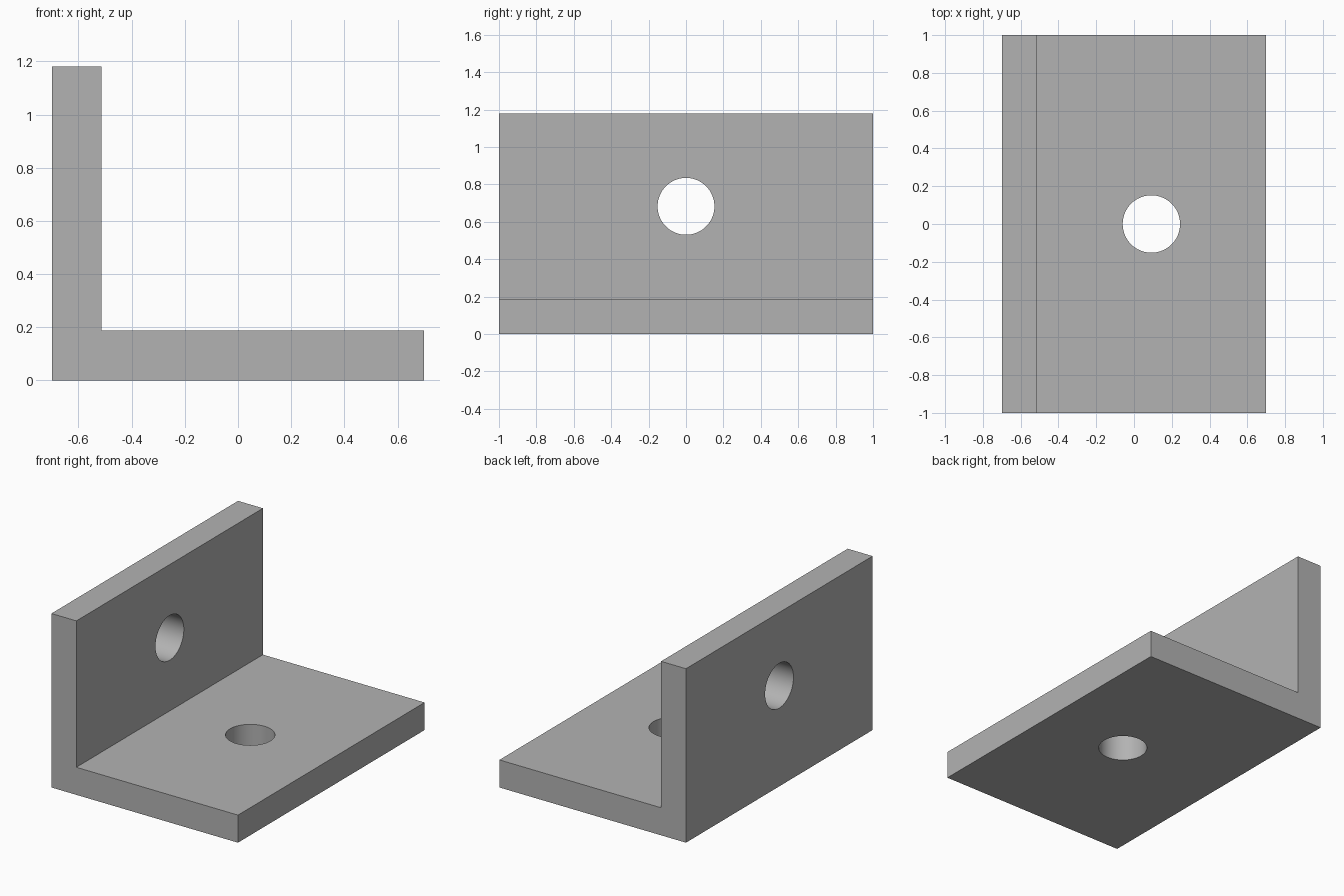
import bpy
import bmesh
from math import radians
from mathutils import Matrix, Vector

cube = bpy.data.objects.get("Cube")
if cube:
    bpy.data.objects.remove(cube, do_unlink=True)

WIDTH, LENGTH, HEIGHT = 1.40, 2.0, 1.18
THICK = 0.187
HOLE_RADIUS = 0.152

grey = bpy.data.materials.new("plain grey")
grey.use_nodes = True
colour = (0.45, 0.45, 0.45, 1)
grey.diffuse_color = colour
grey.node_tree.nodes["Principled BSDF"].inputs["Base Color"].default_value = colour


def add_object(name, bm):
    bmesh.ops.recalc_face_normals(bm, faces=bm.faces)
    mesh = bpy.data.meshes.new(name)
    bm.to_mesh(mesh)
    bm.free()
    mesh.materials.append(grey)
    obj = bpy.data.objects.new(name, mesh)
    bpy.context.collection.objects.link(obj)
    return obj


# L-shaped bracket: profile extruded along its length
left, right = -WIDTH / 2, WIDTH / 2
inner = left + THICK
profile = [(left, 0), (right, 0), (right, THICK),
           (inner, THICK), (inner, HEIGHT), (left, HEIGHT)]
bm = bmesh.new()
face = bm.faces.new([bm.verts.new((x, -LENGTH / 2, z)) for x, z in profile])
extruded = bmesh.ops.extrude_face_region(bm, geom=[face])["geom"]
verts = [v for v in extruded if isinstance(v, bmesh.types.BMVert)]
bmesh.ops.translate(bm, verts=verts, vec=(0, LENGTH, 0))
bracket = add_object("angle_bracket", bm)

bpy.context.view_layer.objects.active = bracket
bracket.select_set(True)


# Round bolt holes, one through each flange
def drill(name, centre, rotation):
    bm = bmesh.new()
    bmesh.ops.create_cone(bm, cap_ends=True, segments=64, radius1=HOLE_RADIUS,
                          radius2=HOLE_RADIUS, depth=THICK * 2,
                          matrix=Matrix.Translation(Vector(centre)) @ rotation)
    cutter = add_object(name, bm)
    cutter.hide_render = True
    cut = bracket.modifiers.new(name, 'BOOLEAN')
    cut.operation = 'DIFFERENCE'
    cut.solver = 'EXACT'
    cut.object = cutter
    bpy.ops.object.modifier_apply(modifier=cut.name)
    bpy.data.objects.remove(cutter, do_unlink=True)


drill("base_hole", (0.092, 0, THICK / 2), Matrix.Identity(4))
drill("wall_hole", (left + THICK / 2, 0, 0.683), Matrix.Rotation(radians(90), 4, 'Y'))

bpy.ops.object.shade_smooth_by_angle(angle=radians(30))
